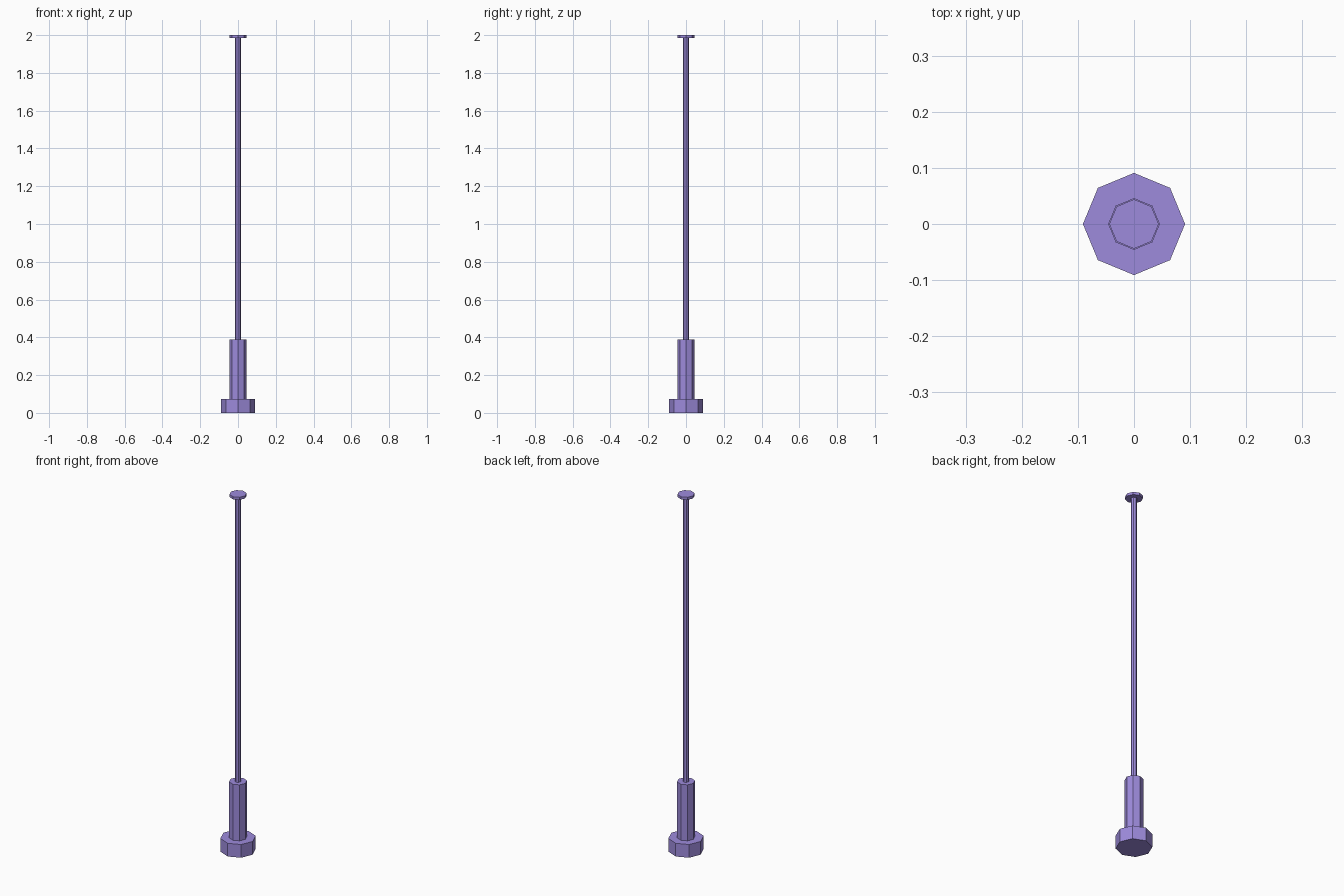
import bpy

if "Cube" in bpy.data.objects:
    bpy.data.objects.remove(bpy.data.objects["Cube"])

mat = bpy.data.materials.new("purple")
mat.diffuse_color = (0.34, 0.26, 0.72, 1)
mat.use_nodes = True
mat.node_tree.nodes["Principled BSDF"].inputs["Base Color"].default_value = mat.diffuse_color


def octagon(name, radius, z0, z1):
    """Flat-sided eight-sided prism with corners on the x and y axes."""
    bpy.ops.mesh.primitive_cylinder_add(
        vertices=8, radius=radius, depth=z1 - z0, location=(0, 0, (z0 + z1) / 2))
    ob = bpy.context.object
    ob.name = name
    ob.data.materials.append(mat)
    return ob


# Stacked parts from the ground up
octagon("base", 0.091, 0.0, 0.074)
octagon("sleeve", 0.046, 0.074, 0.388)
octagon("rod", 0.016, 0.388, 1.985)
octagon("top_cap", 0.044, 1.985, 2.0)
